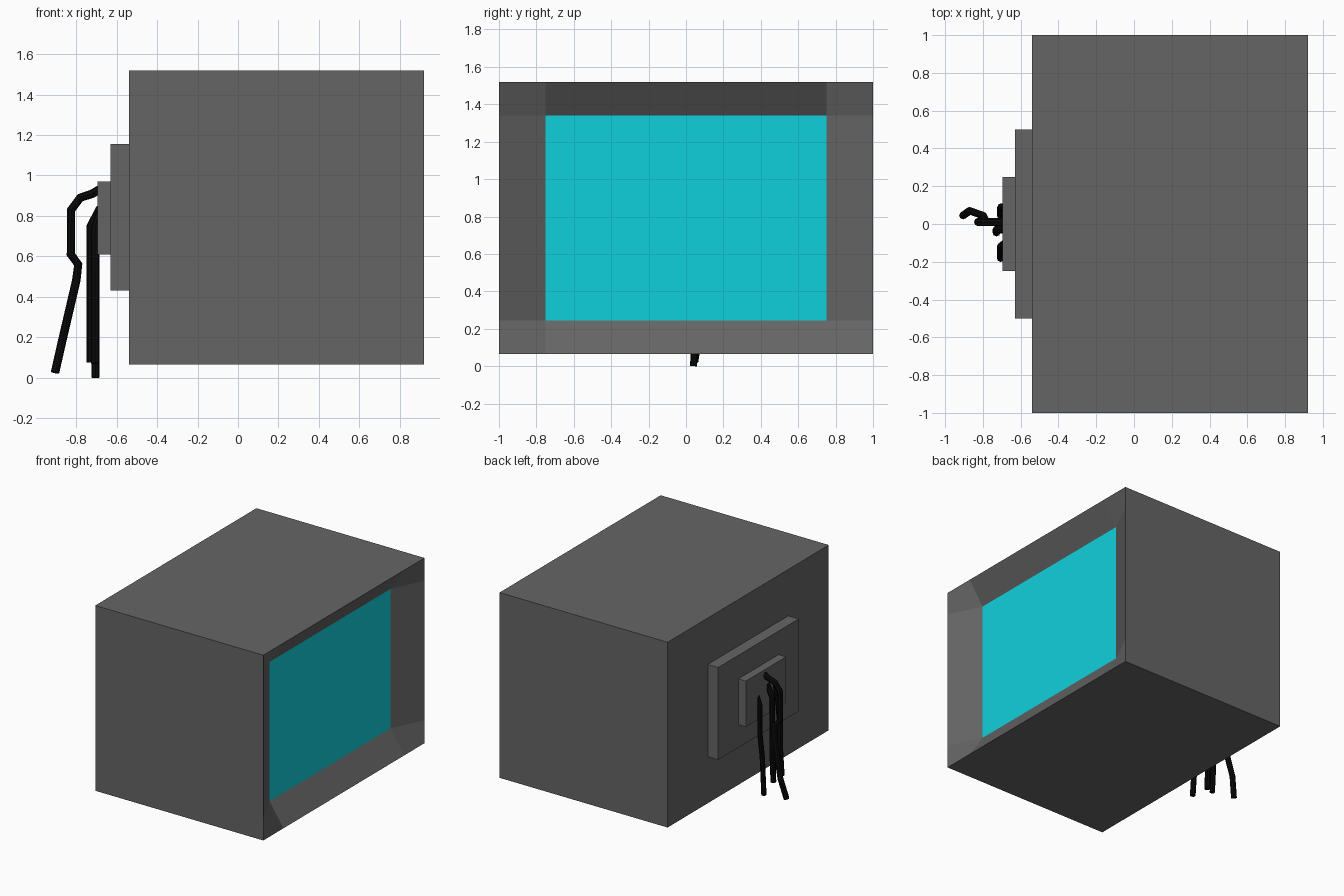
import bpy, bmesh
from mathutils import Vector

if "Cube" in bpy.data.objects:
    bpy.data.objects.remove(bpy.data.objects["Cube"])


def material(name, rgb):
    m = bpy.data.materials.new(name)
    m.diffuse_color = (*rgb, 1)
    m.use_nodes = True
    m.node_tree.nodes["Principled BSDF"].inputs["Base Color"].default_value = m.diffuse_color
    return m


GREY = material("dark_grey", (0.13, 0.13, 0.13))
CYAN = material("screen_cyan", (0.005, 0.63, 0.72))
BLACK = material("cable_black", (0.003, 0.003, 0.003))


def add_object(name, bm, *mats):
    me = bpy.data.meshes.new(name)
    bmesh.ops.recalc_face_normals(bm, faces=bm.faces)
    bm.to_mesh(me)
    bm.free()
    for m in mats:
        me.materials.append(m)
    ob = bpy.data.objects.new(name, me)
    bpy.context.collection.objects.link(ob)
    return ob


def box(lo, hi):
    bm = bmesh.new()
    bmesh.ops.create_cube(bm, size=1)
    lo, hi = Vector(lo), Vector(hi)
    for v in bm.verts:
        v.co = (lo + hi) / 2 + v.co * (hi - lo)
    return bm


# Cabinet: split the front into a 3x3 grid and push the middle in as the screen
bm = box((-0.54, -1, 0.065), (0.92, 1, 1.52))
for axis, values in (((0, 1, 0), (-0.75, 0.75)), ((0, 0, 1), (0.245, 1.34))):
    for value in values:
        front = [f for f in bm.faces if f.calc_center_median().x > 0.91]
        edges = {e for f in front for e in f.edges}
        verts = {v for f in front for v in f.verts}
        bmesh.ops.bisect_plane(bm, geom=[*front, *edges, *verts],
                               plane_co=Vector(axis) * value, plane_no=axis)
screen = next(f for f in bm.faces if f.calc_center_median().x > 0.91
              and abs(f.calc_center_median().y) < 0.1
              and 0.3 < f.calc_center_median().z < 1.3)
screen.material_index = 1
for v in screen.verts:
    v.co.x = 0.80
add_object("cabinet_and_screen", bm, GREY, CYAN)

# Stepped plates on the back
add_object("back_plate", box((-0.63, -0.5, 0.43), (-0.54, 0.5, 1.155)), GREY)
add_object("socket_plate", box((-0.695, -0.25, 0.61), (-0.63, 0.25, 0.97)), GREY)


# Cables hanging from the socket plate
def cable(name, points, radius=0.021):
    cu = bpy.data.curves.new(name, 'CURVE')
    cu.dimensions = '3D'
    cu.bevel_depth = radius
    cu.bevel_resolution = 2
    cu.use_fill_caps = True
    sp = cu.splines.new('POLY')
    sp.points.add(len(points) - 1)
    for p, co in zip(sp.points, points):
        p.co = (*co, 1)
    sp.use_smooth = False
    cu.materials.append(BLACK)
    bpy.context.collection.objects.link(bpy.data.objects.new(name, cu))


cable("long_cable", [(-0.67, 0.01, 0.94), (-0.72, 0.01, 0.91), (-0.78, 0.01, 0.89),
                     (-0.825, 0.01, 0.83), (-0.827, 0.01, 0.61), (-0.79, 0.03, 0.56),
                     (-0.80, 0.045, 0.48), (-0.87, 0.07, 0.18), (-0.905, 0.045, 0.025)])
cable("left_cable", [(-0.68, 0.09, 0.79), (-0.705, 0.09, 0.72), (-0.705, 0.09, 0.50),
                     (-0.705, 0.06, 0.30), (-0.705, 0.04, 0.0)], 0.019)
cable("middle_cable", [(-0.68, -0.03, 0.84), (-0.728, -0.03, 0.75), (-0.728, -0.03, 0.50),
                       (-0.728, -0.035, 0.25), (-0.728, -0.045, 0.075)])
cable("right_cable", [(-0.68, -0.10, 0.82), (-0.705, -0.12, 0.74), (-0.705, -0.16, 0.50),
                      (-0.705, -0.16, 0.30), (-0.705, -0.18, 0.07)])
